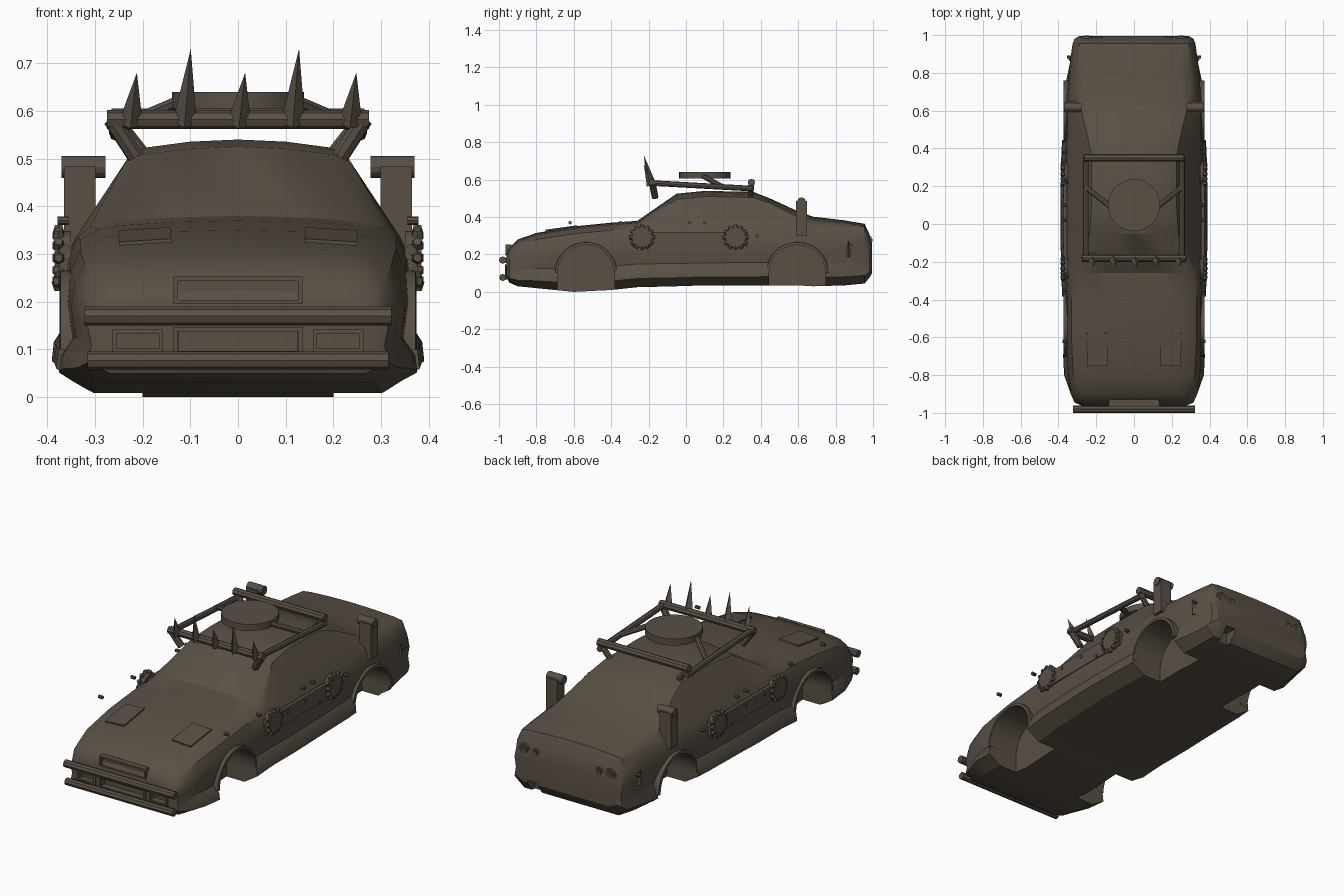
import bpy, bmesh, math
from mathutils import Vector

if "Cube" in bpy.data.objects:
    bpy.data.objects.remove(bpy.data.objects["Cube"])

paint = bpy.data.materials.new("dark_brown")
paint.use_nodes = True
paint.diffuse_color = (0.10, 0.08, 0.06, 1)
paint.node_tree.nodes["Principled BSDF"].inputs["Base Color"].default_value = (0.10, 0.08, 0.06, 1)


def finish(name, bm, smooth=None):
    bmesh.ops.recalc_face_normals(bm, faces=bm.faces)
    mesh = bpy.data.meshes.new(name)
    bm.to_mesh(mesh)
    bm.free()
    mesh.materials.append(paint)
    ob = bpy.data.objects.new(name, mesh)
    bpy.context.collection.objects.link(ob)
    if smooth:
        shade(ob, smooth)
    return ob


def shade(ob, angle):
    bpy.ops.object.select_all(action="DESELECT")
    ob.select_set(True)
    bpy.context.view_layer.objects.active = ob
    bpy.ops.object.shade_smooth_by_angle(angle=math.radians(angle))


def tube(name, a, b, r, sides=8, r2=None, smooth=None):
    a, b = Vector(a), Vector(b)
    bm = bmesh.new()
    bmesh.ops.create_cone(bm, cap_ends=True, segments=sides, radius1=r,
                          radius2=r if r2 is None else r2, depth=(b - a).length)
    rot = Vector((0, 0, 1)).rotation_difference(b - a).to_matrix().to_4x4()
    bmesh.ops.transform(bm, matrix=rot, verts=bm.verts)
    bmesh.ops.translate(bm, vec=(a + b) / 2, verts=bm.verts)
    return finish(name, bm, smooth)


def box(name, lo, hi):
    lo, hi = Vector(lo), Vector(hi)
    bm = bmesh.new()
    bmesh.ops.create_cube(bm, size=1)
    bmesh.ops.scale(bm, vec=hi - lo, verts=bm.verts)
    bmesh.ops.translate(bm, vec=(lo + hi) / 2, verts=bm.verts)
    return finish(name, bm)


def frame(name, x0, x1, z0, z1, y, t=0.009):
    box(name + "_top", (x0, y, z1 - t), (x1, y + 0.03, z1))
    box(name + "_bottom", (x0, y, z0), (x1, y + 0.03, z0 + t))
    for x in (x0, x1 - t):
        box(name + "_side", (x, y, z0), (x + t, y + 0.03, z1))


def cut(target, cutter):
    mod = target.modifiers.new("cut", "BOOLEAN")
    mod.operation, mod.solver, mod.object = "DIFFERENCE", "EXACT", cutter
    bpy.context.view_layer.objects.active = target
    bpy.ops.object.modifier_apply(modifier="cut")
    bpy.data.objects.remove(cutter)


# Body shell: y, half width, floor, shoulder height, top half width, top edge, crown
stations = [
    (-.96, .28, .08, .17, .25, .19, .20), (-.945, .315, .05, .2, .26, .225, .235),
    (-.9, .335, .03, .245, .27, .265, .28), (-.8, .35, .02, .28, .275, .3, .315),
    (-.6, .36, 0, .31, .28, .335, .35), (-.4, .36, .01, .33, .29, .352, .37),
    (-.26, .365, .025, .335, .31, .358, .38), (-.05, .37, .03, .335, .235, .495, .525),
    (.1, .37, .035, .335, .225, .51, .54), (.36, .365, .035, .34, .225, .505, .535),
    (.46, .36, .035, .345, .245, .47, .495), (.6, .36, .035, .345, .28, .4, .43),
    (.68, .355, .03, .345, .29, .375, .402), (.85, .34, .035, .34, .29, .36, .382),
    (.955, .325, .045, .33, .29, .348, .364), (.98, .315, .075, .28, .28, .3, .31),
    (.995, .29, .1, .23, .26, .24, .25)]
bm = bmesh.new()
rings = []
for y, w, zb, zs, wt, ze, zc in stations:
    low = w + (0.02 if -.85 < y < .8 else 0)
    dz = zs - zb
    half = [(w * .85, zb), (low, zb + .15 * dz), (low - .004, zb + .27 * dz),
            (w * .975, zb + .4 * dz), (w, zb + .65 * dz), (w * .975, zb + .85 * dz),
            (w * .92, zs), (wt, ze), (wt * .85, ze + .45 * (zc - ze)), (wt * .45, ze + .85 * (zc - ze))]
    loop = [(0, zb)] + half + [(0, zc)] + [(-x, z) for x, z in reversed(half)]
    rings.append([bm.verts.new((x, y, z)) for x, z in loop])
for a, b in zip(rings, rings[1:]):
    for i in range(len(a)):
        j = (i + 1) % len(a)
        bm.faces.new((a[i], a[j], b[j], b[i]))
bm.faces.new(rings[0])
bm.faces.new(rings[-1])
body = finish("body_shell", bm)

# Wheel wells and arch lips
wheels = (-.535, .595)
for y in wheels:
    for s in (-1, 1):
        cut(body, tube("well_cutter", (s * .2, y, .1), (s * .5, y, .1), .152, 40))
        cut(body, box("well_cutter", (min(s * .2, s * .5), y - .152, -.1),
                      (max(s * .2, s * .5), y + .152, .1)))
        bm = bmesh.new()
        arcs = []
        for k in range(21):
            t = math.pi * k / 20
            arcs.append([bm.verts.new((s * x, y + r * math.cos(t), .1 + r * math.sin(t)))
                         for x, r in ((.33, .151), (.374, .151), (.372, .165), (.33, .168))])
        for a, b in zip(arcs, arcs[1:]):
            for i in range(4):
                bm.faces.new((a[i], a[(i + 1) % 4], b[(i + 1) % 4], b[i]))
        bm.faces.new(arcs[0])
        bm.faces.new(arcs[-1])
        finish("arch_lip", bm, 35)

# Recesses in the nose and the rear bumper
cut(body, box("intake_cutter", (-.125, -1.1, .095), (.125, -.93, .14)))
cut(body, box("exhaust_cutter", (.17, .93, .03), (.23, 1.1, .11)))
for s in (-1, 1):
    cut(body, box("fog_cutter", (s * .21 - .045, -1.1, .1), (s * .21 + .045, -.93, .135)))
shade(body, 28)

# Nose details
frame("upper_grille", -.135, .135, .195, .253, -.965)
box("upper_grille_panel", (-.13, -.95, .2), (.13, -.93, .25))
frame("lower_grille", -.135, .135, .088, .147, -.968)
for s in (-1, 1):
    frame("fog_lamp", s * .21 - .053, s * .21 + .053, .093, .142, -.966)
for z, half, r in ((.17, .322, .02), (.077, .315, .019)):
    tube("bumper_bar", (-half, -.98, z), (half, -.98, z), r)
    for s in (-1, 1):
        tube("bumper_mount", (s * .2, -.98, z), (s * .2, -.92, z), .012)

# Hood hatches, laid along the hood slope
for s in (-1, 1):
    hatch = box("hood_hatch", (-.055, -.087, -.004), (.055, .087, .004))
    hatch.location = (s * .195, -.665, .337)
    hatch.rotation_euler = (.14, s * .06, 0)

# Roof rack
tube("rack_front_bar", (-.275, -.18, .582), (.275, -.18, .582), .02)
tube("rack_rear_bar", (-.265, .35, .585), (.265, .35, .585), .02)
for s in (-1, 1):
    tube("rack_rail", (s * .255, -.18, .582), (s * .255, .36, .552), .015)
    tube("rack_front_leg", (s * .265, -.18, .582), (s * .215, -.165, .505), .018)
    tube("rack_rear_leg", (s * .255, .35, .58), (s * .2, .345, .51), .015)
    tube("drum_strut", (s * .25, .19, .565), (s * .11, .08, .625), .014)
tube("roof_drum", (0, .1, .605), (0, .1, .64), .138, 28, smooth=35)
for i, x in enumerate((-.225, -.112, .002, .115, .235)):
    tube("rack_spike", (x, -.185, .572), (x + .013, -.225, .73 if i % 2 else .68), .026, 4, 0)

# Side gear, stacks, armour, rivets and tail lamps
rivets = ((-.62, .37), (-.35, .37), (.02, .37), (.1, .37), (.03, .3), (.38, .3), (-.12, .3), (.15, .25))
for s in (-1, 1):
    box("side_armour", (min(s * .355, s * .373), -.29, .24), (max(s * .355, s * .373), .33, .32))
    for y in (-.235, .265):
        tube("side_gear", (s * .35, y, .292), (s * .385, y, .292), .056, 20)
        for k in range(12):
            t = math.tau * k / 12
            c, n = math.cos(t), math.sin(t)
            tube("gear_tooth", (s * .376, y + .05 * c, .292 + .05 * n),
                 (s * .376, y + .069 * c, .292 + .069 * n), .015, 6, .009)
    for y, z in rivets:
        tube("rivet", (s * .355, y, z), (s * .378, y, z), .009, 8)
    box("exhaust_stack", (s * .332 - .033, .588, .3), (s * .332 + .033, .648, .485))
    tube("stack_cap", (s * .278, .618, .482), (s * .37, .618, .482), .023, 12)
    tube("side_fin", (s * .33, .87, .19), (s * .345, .87, .27), .015, 4, .003)
    tube("fin_stud", (s * .31, .885, .25), (s * .355, .885, .25), .008, 6)
    for x, r in ((.25, .033), (.185, .024)):
        tube("tail_lamp", (s * x, .94, .268), (s * x, .989, .262), r, 20, smooth=35)
        tube("tail_lamp_core", (s * x, .95, .267), (s * x, .995, .262), r * .6, 20, smooth=35)
